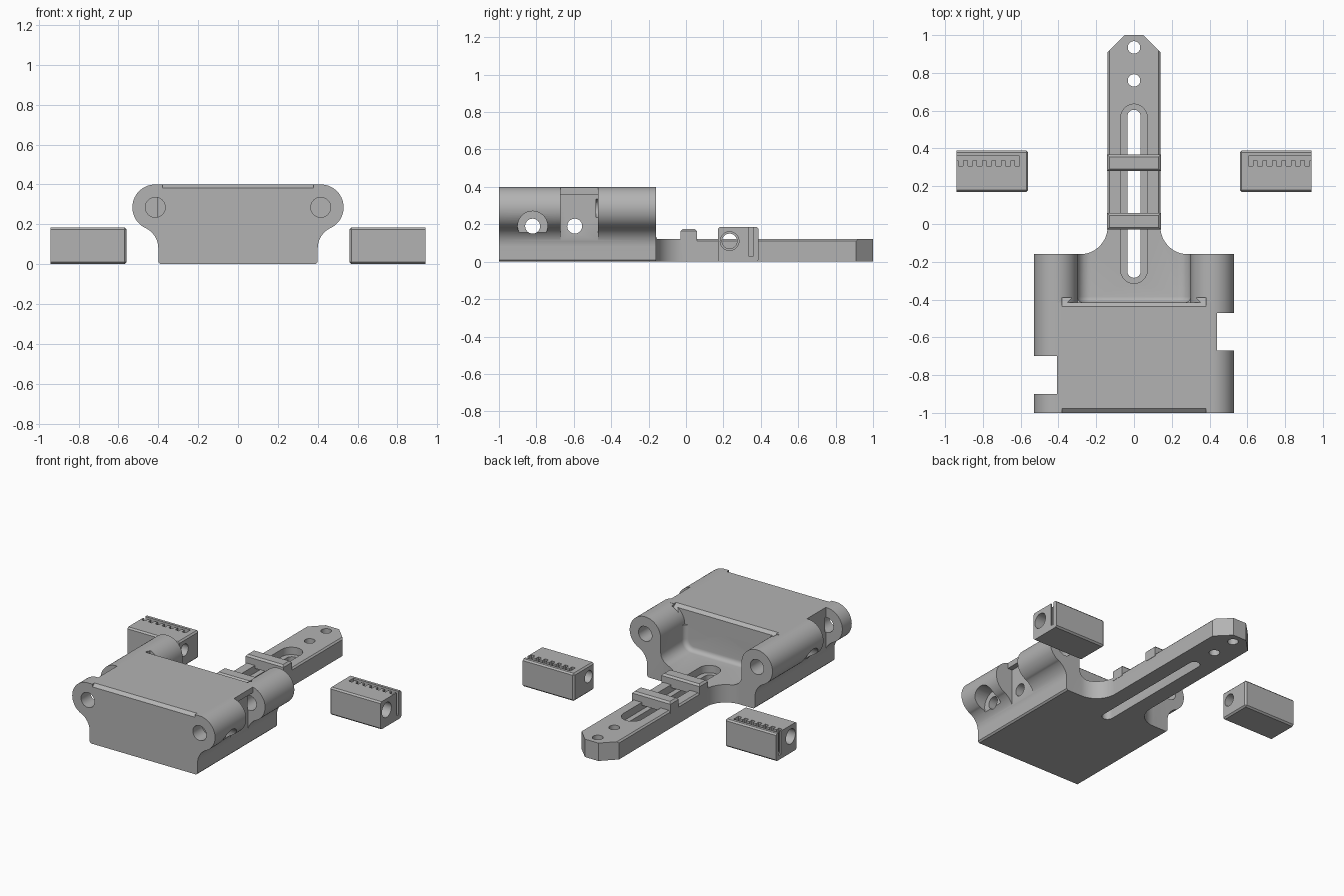
import bpy, bmesh
from math import cos, sin, radians

if "Cube" in bpy.data.objects:
    bpy.data.objects.remove(bpy.data.objects["Cube"], do_unlink=True)

grey = bpy.data.materials.new("plain grey")
grey.use_nodes = True
colour = (0.45, 0.45, 0.45, 1)
grey.diffuse_color = colour
grey.node_tree.nodes["Principled BSDF"].inputs["Base Color"].default_value = colour


def arc(cx, cy, r, a, b, n=12):
    """Points on an arc from angle a to angle b in degrees."""
    angles = [radians(a + (b - a) * i / n) for i in range(n + 1)]
    return [(cx + r * cos(t), cy + r * sin(t)) for t in angles]


def mirrored(half):
    """Close a right-hand half outline with its mirror image."""
    return half + [(-x, y) for x, y in reversed(half)]


def prism(name, points, axis, lo, hi, bevel=0, choose=None, segments=1):
    """Extrude a flat outline along an axis, optionally bevelling chosen edges."""
    place = {"x": lambda u, v, d: (d, u, v),
             "y": lambda u, v, d: (u, d, v),
             "z": lambda u, v, d: (u, v, d)}[axis]
    bm = bmesh.new()
    low = [bm.verts.new(place(u, v, lo)) for u, v in points]
    high = [bm.verts.new(place(u, v, hi)) for u, v in points]
    bm.faces.new(low)
    bm.faces.new(high)
    for i in range(len(points)):
        j = (i + 1) % len(points)
        bm.faces.new((low[i], low[j], high[j], high[i]))
    bmesh.ops.recalc_face_normals(bm, faces=bm.faces)
    if bevel:
        edges = [e for e in bm.edges if choose(*[v.co for v in e.verts])]
        bmesh.ops.bevel(bm, geom=edges, offset=bevel, segments=segments,
                        profile=0.5, affect="EDGES")
    mesh = bpy.data.meshes.new(name)
    bm.to_mesh(mesh)
    bm.free()
    mesh.materials.append(grey)
    obj = bpy.data.objects.new(name, mesh)
    bpy.context.collection.objects.link(obj)
    return obj


def box(name, x, y, z, **kw):
    x, y = sorted(x), sorted(y)
    return prism(name, [(x[0], y[0]), (x[1], y[0]), (x[1], y[1]), (x[0], y[1])],
                 "z", *z, **kw)


def rod(axis, u, v, r, lo, hi):
    return prism("cutter", arc(u, v, r, 0, 360, 32)[:-1], axis, min(lo, hi), max(lo, hi))


def combine(obj, tool, operation="DIFFERENCE"):
    """Apply a boolean and discard the tool."""
    mod = obj.modifiers.new("combine", "BOOLEAN")
    mod.operation, mod.object, mod.solver = operation, tool, "EXACT"
    tool.hide_render = True
    graph = bpy.context.evaluated_depsgraph_get()
    mesh = bpy.data.meshes.new_from_object(obj.evaluated_get(graph))
    obj.modifiers.clear()
    obj.data = mesh
    bpy.data.objects.remove(tool, do_unlink=True)


def slot(half_width, y0, y1, z0, z1):
    right = arc(0, y1 - half_width, half_width, 0, 180)
    left = arc(0, y0 + half_width, half_width, 180, 360)
    return prism("cutter", right + left, "z", z0, z1)


def smooth(obj):
    bpy.ops.object.select_all(action="DESELECT")
    obj.select_set(True)
    bpy.context.view_layer.objects.active = obj
    bpy.ops.object.shade_smooth_by_angle(angle=radians(30))


# Main body: flat base, concave flanks and round side lugs
LUG_X, LUG_Z, LUG_R = 0.415, 0.285, 0.115
flank = [(0.39, 0), (0.4, 0.01)] + arc(0.512, 0.08, 0.112, 180, 115)
lug = arc(LUG_X, LUG_Z, LUG_R, -64, 90, 24)
body = prism("main_body", mirrored(flank + lug), "y", -1, -0.16)

# Tongue with flared root and tapered tip
flare = arc(0.285, -0.015, 0.145, 270, 180)
tongue = prism("tongue", mirrored([(0.285, -0.5)] + flare + [(0.14, 0.91), (0.05, 1)]),
               "z", 0, 0.3)
combine(body, tongue, "UNION")

# Rear trough with filleted floor, and rounded inner sides of the lugs
trough = mirrored(arc(0.23, 0.19, 0.07, -90, 0, 8) + [(0.3, 0.6)])
combine(body, prism("cutter", trough, "y", -0.415, 1.2, bevel=0.03, segments=5,
                    choose=lambda a, b: a.y < -0.4 and b.y < -0.4
                    and min(a.z, b.z) < 0.5))
inner = mirrored([(0.3, LUG_Z)] + arc(LUG_X, LUG_Z, LUG_R, 180, 90)[1:] + [(LUG_X, 0.6)])
combine(body, prism("cutter", inner, "y", -0.415, -0.1))

# Chamfers along the top front and top rear edges
for y, inward in ((-1, 0.025), (-0.415, -0.025)):
    wedge = [(y - inward, 0.362), (y + inward, 0.402), (y - inward, 0.402)]
    combine(body, prism("cutter", wedge, "x", -0.38, 0.38))

# Side details: notch, lug bores and recessed seat around the cross hole
for s, notch, seat_y, depth in ((1, (-0.67, -0.47), -0.82, 0.405),
                                (-1, (-0.9, -0.7), -0.595, 0.407)):
    lip = 0.439 if s > 0 else depth
    combine(body, box("cutter", (s * depth, s * 0.6), notch, (0.05, 0.36)))
    combine(body, box("cutter", (s * lip, s * 0.6), notch, (0.35, 0.5)))
    combine(body, rod("x", seat_y, 0.19, 0.08, s * 0.43, s * 0.6))
    combine(body, rod("x", seat_y, 0.19, 0.04, -0.7, 0.7))
    front_end = -0.9 if s > 0 else notch[0] + 0.01
    rear_start = notch[1] - 0.01 if s > 0 else -0.5
    combine(body, rod("y", s * LUG_X, LUG_Z, 0.05, -1.1, front_end))
    combine(body, rod("y", s * LUG_X, LUG_Z, 0.05, rear_start, -0.1))
    edge = [(s * 0.128, 0.122), (s * 0.142, 0.108), (s * 0.142, 0.122)]
    combine(body, prism("cutter", edge, "y", 0, 0.92))

# Long stepped slot and two tip holes in the tongue
combine(body, slot(0.07, -0.315, 0.635, 0.07, 0.2))
combine(body, slot(0.035, -0.285, 0.605, -0.1, 0.2))
for y in (0.76, 0.935):
    combine(body, rod("z", 0, y, 0.033, -0.1, 0.3))

# Two raised bridges across the slot
for y in (-0.03, 0.28):
    bridge = box("bridge", (-0.142, 0.142), (y, y + 0.088), (0.1, 0.175), bevel=0.012,
                 choose=lambda a, b: min(a.z, b.z) > 0.17)
    combine(body, bridge, "UNION")
smooth(body)

# Pair of loose clamp blocks with a bore and a toothed belt slot
for s, name in ((1, "left_clamp_block"), (-1, "right_clamp_block")):
    block = box(name, (s * 0.56, s * 0.94), (0.17, 0.388), (0, 0.185), bevel=0.01,
                choose=lambda a, b: not (abs(a.x) > 0.9 and abs(b.x) > 0.9))
    combine(block, rod("x", 0.233, 0.11, 0.04, s * 0.5, s * 1.0))
    combine(block, rod("x", 0.233, 0.11, 0.05, s * 0.75, s * 1.0))
    # The slot outline steps in and out to form the teeth
    comb = [(s * 1.0, 0.36), (s * 0.605, 0.36)]
    for i in range(7):
        x = 0.605 + i * 0.05
        comb += [(s * x, 0.308), (s * (x + 0.025), 0.308),
                 (s * (x + 0.025), 0.335), (s * (x + 0.05), 0.335)]
    comb.append((s * 1.0, 0.335))
    combine(block, prism("cutter", comb, "z", 0.03, 0.3))
    smooth(block)
